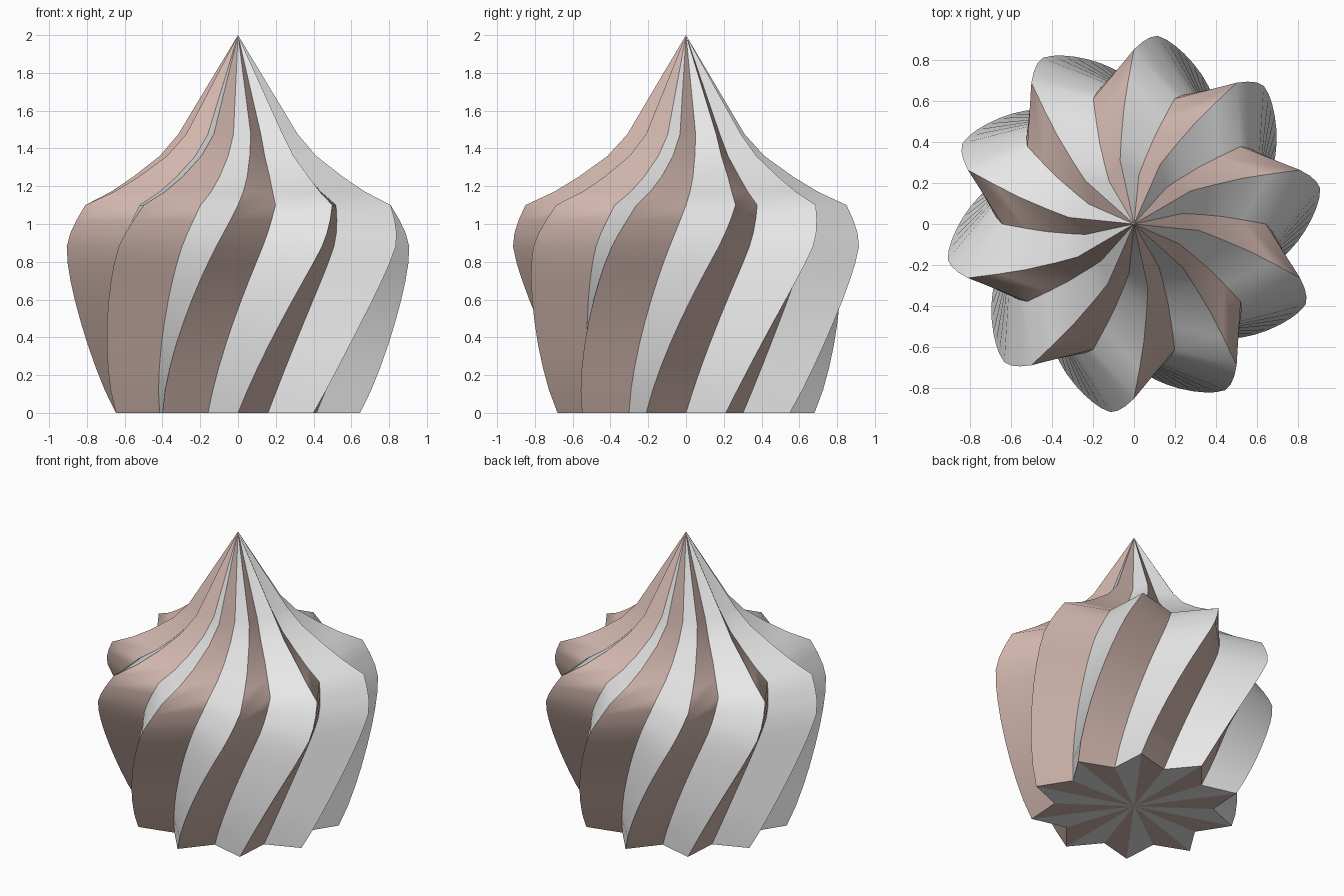
import bpy, bmesh, math

if "Cube" in bpy.data.objects:
    bpy.data.objects.remove(bpy.data.objects["Cube"])

LOBES = 10
INNER = 0.755                      # valley radius / ridge radius
TWIST = math.radians(36) / 1.1     # twist per unit of height
APEX_Z = 2.0

# (height, ridge radius) of each ring, bottom to top
PROFILE = [(0, .68), (.12, .727), (.24, .765), (.36, .80), (.48, .833), (.6, .865),
           (.7, .89), (.79, .91), (.88, .923), (.95, .912), (1.02, .887), (1.1, .85),
           (1.17, .70), (1.25, .57), (1.36, .42), (1.475, .318)]


def material(name, rgb):
    m = bpy.data.materials.new(name)
    m.diffuse_color = (*rgb, 1)
    m.use_nodes = True
    m.node_tree.nodes["Principled BSDF"].inputs["Base Color"].default_value = m.diffuse_color
    return m


# Star-shaped rings, each turned a little further than the one below
bm = bmesh.new()
n = LOBES * 2
rings = []
for z, r in PROFILE:
    ring = []
    for i in range(n):
        a = math.radians(18) + i * math.tau / n + z * TWIST
        rad = r if i % 2 == 0 else r * INNER
        ring.append(bm.verts.new((rad * math.cos(a), rad * math.sin(a), z)))
    rings.append(ring)
apex = bm.verts.new((0, 0, APEX_Z))
base = bm.verts.new((0, 0, 0))


def add_face(verts, stripe, smooth):
    f = bm.faces.new(verts)
    f.material_index = stripe
    f.smooth = smooth


# Swirled sides, pointed tip and flat base, in alternating stripes
for i in range(n):
    j, stripe = (i + 1) % n, i % 2
    for lo, hi in zip(rings, rings[1:]):
        add_face((lo[i], lo[j], hi[j], hi[i]), stripe, True)
    add_face((rings[-1][i], rings[-1][j], apex), stripe, True)
    add_face((rings[0][j], rings[0][i], base), stripe, False)

# Crisp ridges, valleys and base rim
for e in bm.edges:
    a, b = e.link_faces
    if a.material_index != b.material_index or a.smooth != b.smooth:
        e.smooth = False

mesh = bpy.data.meshes.new("swirled_dome")
bm.to_mesh(mesh)
bm.free()
mesh.materials.append(material("dusty pink", (.64, .47, .42)))
mesh.materials.append(material("light grey", (.8, .8, .8)))
dome = bpy.data.objects.new("swirled_dome", mesh)
bpy.context.collection.objects.link(dome)
